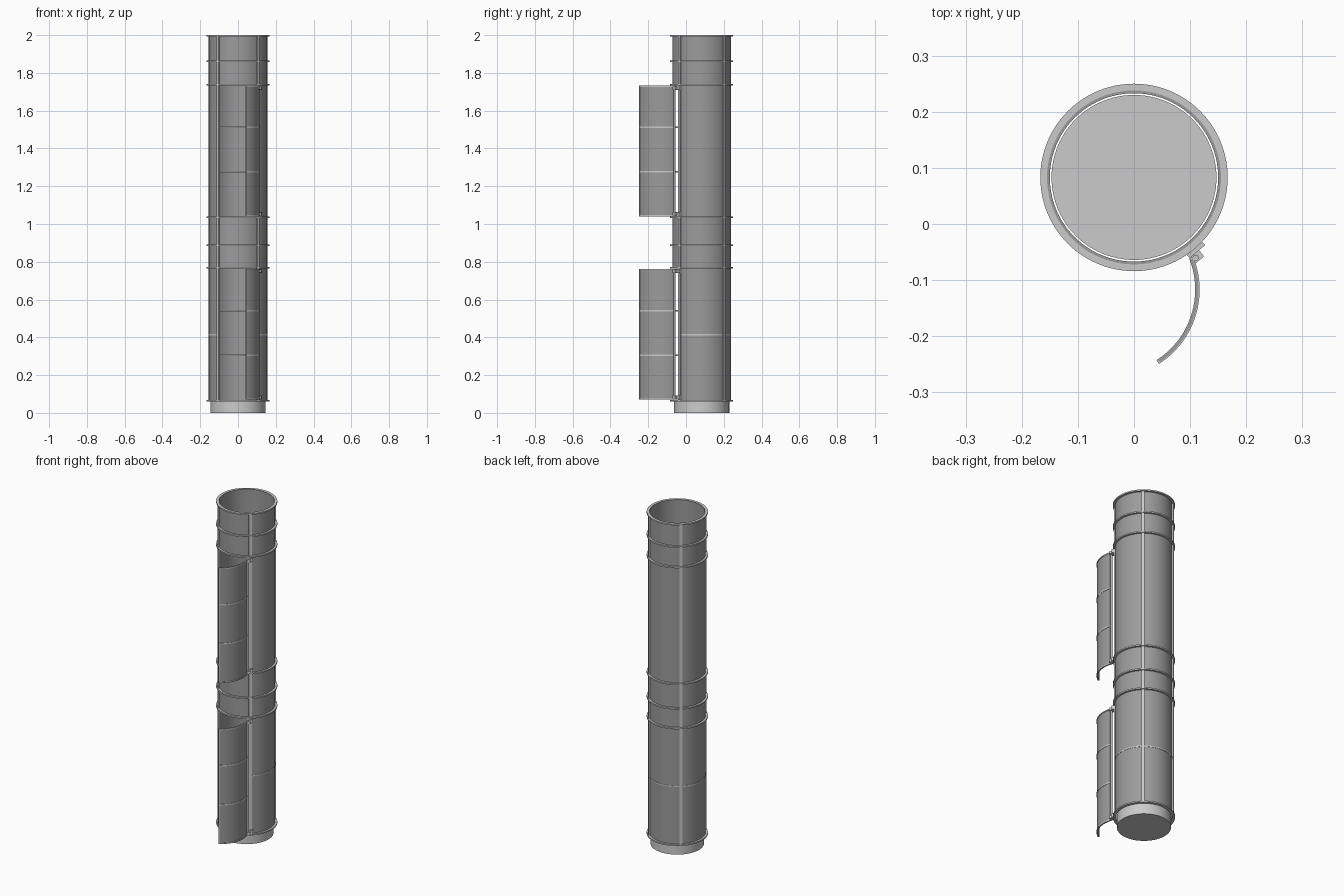
import bpy, bmesh
from math import cos, sin, radians

if "Cube" in bpy.data.objects:
    bpy.data.objects.remove(bpy.data.objects["Cube"])

TUBE = (0.0, 0.083)        # axis of the upright tube
DOOR = (-0.04, -0.117)     # axis of the swung-open door curve
OPEN = 49                  # side limit of the front openings, degrees

dark = bpy.data.materials.new("dark_grey")
dark.diffuse_color = (0.33, 0.33, 0.33, 1)
dark.use_nodes = True
dark.node_tree.nodes["Principled BSDF"].inputs["Base Color"].default_value = dark.diffuse_color


def finish(name, bm, mat=None):
    bmesh.ops.recalc_face_normals(bm, faces=bm.faces)
    me = bpy.data.meshes.new(name)
    bm.to_mesh(me)
    bm.free()
    ob = bpy.data.objects.new(name, me)
    bpy.context.collection.objects.link(ob)
    if mat:
        me.materials.append(mat)
    return ob


def arc_wall(name, c, r0, r1, z0, z1, a0=0, a1=360, mat=None):
    """Curved solid wall between two radii, heights and angles."""
    full = a1 - a0 >= 360
    n = max(2, round((a1 - a0) / 3.75))
    bm = bmesh.new()
    sections = []
    for i in range(n if full else n + 1):
        a = radians(a0 + (a1 - a0) * i / n)
        sections.append([bm.verts.new((c[0] + r * cos(a), c[1] + r * sin(a), z))
                         for r, z in ((r0, z0), (r1, z0), (r1, z1), (r0, z1))])
    for i in range(n):
        s, t = sections[i], sections[(i + 1) % len(sections)]
        for k in range(4):
            bm.faces.new((s[k], s[(k + 1) % 4], t[(k + 1) % 4], t[k]))
    if not full:
        bm.faces.new(sections[0])
        bm.faces.new(sections[-1])
    return finish(name, bm, mat)


def disc(name, c, r, z0, z1, segs=96):
    bpy.ops.mesh.primitive_cylinder_add(vertices=segs, radius=r, depth=z1 - z0,
                                        location=(c[0], c[1], (z0 + z1) / 2))
    bpy.context.object.name = name


def radial_block(name, ang, r0, r1, width, z0, z1):
    """Box pointing outward from the tube axis."""
    a, r = radians(ang), (r0 + r1) / 2
    bpy.ops.mesh.primitive_cube_add(size=1, rotation=(0, 0, a), location=(
        TUBE[0] + r * cos(a), TUBE[1] + r * sin(a), (z0 + z1) / 2))
    ob = bpy.context.object
    ob.name = name
    ob.scale = (r1 - r0, width, z1 - z0)


# Base plug and the tube shell with two front openings
disc("base", TUBE, 0.146, 0, 0.068)
arc_wall("back_shell", TUBE, 0.15, 0.155, 0.065, 2.0, -OPEN, 180 + OPEN, dark)
for name, z0, z1 in (("middle_front_panel", 0.765, 1.035), ("top_front_panel", 1.735, 2.0)):
    arc_wall(name, TUBE, 0.15, 0.155, z0, z1, 180 + OPEN, 360 - OPEN, dark)

# Flange rings around the tube
for i, z in enumerate((0.065, 0.768, 0.887, 1.035, 1.738, 1.862, 1.996)):
    arc_wall(f"flange_ring_{i}", TUBE, 0.151, 0.167, z - 0.004, z + 0.004)

# Flush seam round the lower shell
arc_wall("lower_seam", TUBE, 0.153, 0.1565, 0.411, 0.418, -OPEN, 180 + OPEN)

# Four upright strips
for i, a in enumerate((-48, 48, 132, 228)):
    arc_wall(f"upright_strip_{i}", TUBE, 0.153, 0.162, 0.065, 2.0, a - 3, a + 3)

# Each compartment: shelves, open curved door, ribs, hinges
for tag, z0, z1 in (("lower", 0.07, 0.763), ("upper", 1.04, 1.733)):
    if tag == "upper":
        disc("upper_floor", TUBE, 0.147, 1.031, 1.039)
    arc_wall(f"{tag}_door", DOOR, 0.15, 0.155, z0, z1, -56.5, 21, dark)
    for i, f in enumerate((0.34, 0.68)):
        z = z0 + (z1 - z0) * f
        disc(f"{tag}_shelf_{i}", TUBE, 0.147, z - 0.004, z + 0.004)
        arc_wall(f"{tag}_door_rib_{i}", DOOR, 0.149, 0.157, z - 0.004, z + 0.004, -56.5, 21)
    for i, (a, b) in enumerate(((z0, z0 + 0.007), (z1 - 0.007, z1))):
        arc_wall(f"{tag}_door_edge_{i}", DOOR, 0.149, 0.157, a, b, -56.5, 21)
    for i, (a, b) in enumerate(((-57.5, -55.5), (19, 22))):
        arc_wall(f"{tag}_door_side_{i}", DOOR, 0.149, 0.157, z0, z1, a, b)
    disc(f"{tag}_hinge_pin", (0.11, -0.06), 0.005, z0, z1, 16)
    for i, z in enumerate((z0 + 0.012, z1 - 0.012)):
        radial_block(f"{tag}_hinge_plate_{i}", -49.5, 0.16, 0.174, 0.036, z - 0.011, z + 0.011)
        radial_block(f"{tag}_hinge_knuckle_{i}", -51.5, 0.17, 0.188, 0.02, z - 0.008, z + 0.008)

# Smooth curved faces, keep hard edges
bpy.ops.object.select_all(action='SELECT')
bpy.context.view_layer.objects.active = bpy.data.objects["base"]
bpy.ops.object.shade_smooth_by_angle(angle=radians(30))
